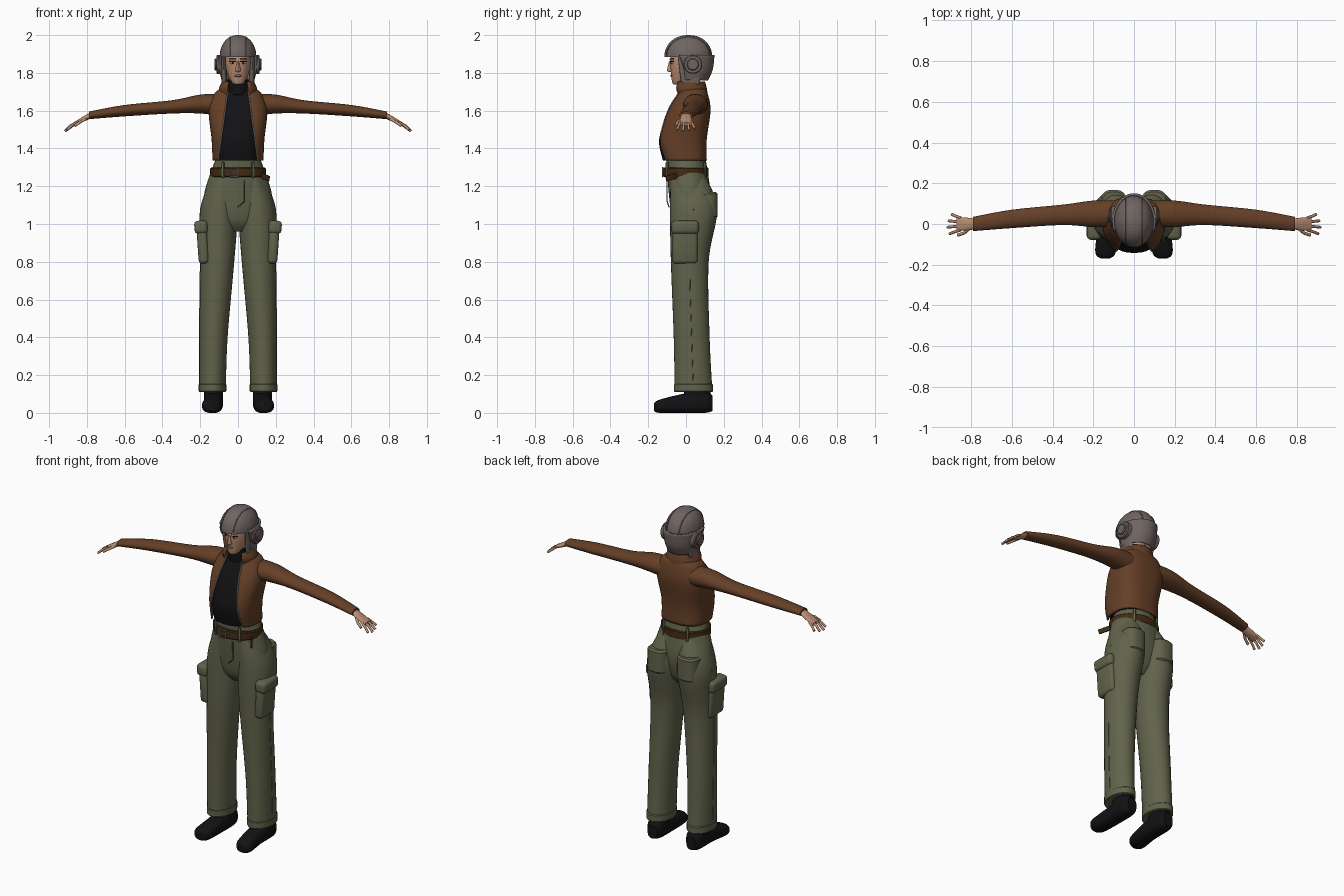
import bpy, bmesh
from math import sin, cos, asin, pi, copysign, radians
from mathutils import Matrix, Euler

cube = bpy.data.objects.get("Cube")
if cube:
    bpy.data.objects.remove(cube, do_unlink=True)

made = []


def material(name, *rgb):
    mat = bpy.data.materials.new(name)
    mat.use_nodes = True
    mat.diffuse_color = (*rgb, 1)
    shader = mat.node_tree.nodes["Principled BSDF"]
    shader.inputs["Base Color"].default_value = (*rgb, 1)
    shader.inputs["Roughness"].default_value = .8
    return mat


leather = material("brown leather", .13, .05, .02)
black = material("black cloth", .006, .006, .007)
olive = material("olive cloth", .12, .125, .07)
grey = material("helmet grey", .16, .13, .12)
skin = material("skin", .5, .27, .17)
strap = material("dark strap", .055, .024, .007)
metal = material("metal", .25, .25, .25)
white = material("eye white", .7, .7, .7)
lip = material("lip", .33, .13, .09)
dark = material("dark hair", .015, .01, .006)


def add_object(name, data, mat, mirror):
    data.materials.append(mat)
    ob = bpy.data.objects.new(name, data)
    bpy.context.collection.objects.link(ob)
    if mirror:
        ob.modifiers.new("Mirror", 'MIRROR')
    return ob


def finish(name, bm, mat, mirror=False, solid=0):
    bmesh.ops.recalc_face_normals(bm, faces=bm.faces)
    mesh = bpy.data.meshes.new(name)
    bm.to_mesh(mesh)
    bm.free()
    ob = add_object(name, mesh, mat, mirror)
    made.append(ob)
    if solid:
        ob.modifiers.new("Thickness", 'SOLIDIFY').thickness = solid


def smooth(rings, steps):
    # Catmull-Rom interpolation between sections
    out = []
    for i in range(len(rings) - 1):
        before, start, end = rings[max(i - 1, 0)], rings[i], rings[i + 1]
        after = rings[min(i + 2, len(rings) - 1)]
        for k in range(steps):
            t = k / steps
            out.append([b + t * (c - a + t * (2 * a - 5 * b + 4 * c - d + t * (3 * (b - c) + d - a))) / 2
                        for a, b, c, d in zip(before, start, end, after)])
    return out + [list(rings[-1])]


def loft(name, rings, mat, axis='z', power=2, mirror=False, solid=0, steps=5, sides=32):
    # section: position, centre a, centre b, radius a, radius b, optional front opening
    bm = bmesh.new()
    loops, edge = [], []
    opened = len(rings[0]) > 5
    for ring in smooth(rings, steps):
        t, a, b, ra, rb = ring[:5]
        start = asin(min(1, ring[5] / ra) ** (power / 2)) if opened else 0
        loop = []
        for i in range(sides + opened):
            angle = start + 2 * (pi - start) * i / sides
            s, c = sin(angle), cos(angle)
            u = a + ra * copysign(abs(s) ** (2 / power), s)
            v = b - rb * copysign(abs(c) ** (2 / power), c)
            loop.append(bm.verts.new({'z': (u, v, t), 'x': (t, u, v), 'y': (u, t, v)}[axis]))
        loops.append(loop)
        edge.append(loop[0].co.copy())
    for low, high in zip(loops, loops[1:]):
        for i in range(sides):
            j = (i + 1) % len(low)
            bm.faces.new((low[i], low[j], high[j], high[i]))
    if not opened:
        bm.faces.new(loops[0])
        bm.faces.new(loops[-1])
    finish(name, bm, mat, mirror, solid)
    return edge


def band(name, low, high, a, b, ra, rb, mat, axis='z', power=2, mirror=False, rim=.005):
    # straight elliptical slab with chamfered rims
    rings = [(low, a, b, ra - rim, rb - rim), (low + rim, a, b, ra, rb),
             (high - rim, a, b, ra, rb), (high, a, b, ra - rim, rb - rim)]
    loft(name, rings, mat, axis, power, mirror, steps=1)


def ball(name, loc, size, mat, mirror=False):
    bm = bmesh.new()
    bmesh.ops.create_uvsphere(bm, u_segments=16, v_segments=10, radius=1)
    bm.transform(Matrix.Translation(loc) @ Matrix.Diagonal((*size, 1)))
    finish(name, bm, mat, mirror)


def box(name, loc, size, mat, mirror=False, turn=(0, 0, 0), bevel=.004):
    bm = bmesh.new()
    bmesh.ops.create_cube(bm, size=1)
    bm.transform(Matrix.Diagonal((*size, 1)))
    bmesh.ops.bevel(bm, geom=bm.edges[:], offset=bevel, segments=3, profile=.5, affect='EDGES')
    bm.transform(Matrix.Translation(loc) @ Euler([radians(d) for d in turn]).to_matrix().to_4x4())
    finish(name, bm, mat, mirror)


def tube(name, points, radius, mat, mirror=False, cyclic=False):
    curve = bpy.data.curves.new(name, 'CURVE')
    curve.dimensions = '3D'
    curve.bevel_depth = radius
    curve.bevel_resolution = 2
    curve.use_fill_caps = True
    spline = curve.splines.new('POLY')
    spline.points.add(len(points) - 1)
    for point, co in zip(spline.points, points):
        point.co = (*co, 1)
    spline.use_cyclic_u = cyclic
    add_object(name, curve, mat, mirror)


# Boots
boot = [(-.17, .14, .03, .02, .02), (-.14, .14, .035, .05, .035), (-.02, .13, .05, .05, .05),
        (.1, .13, .06, .05, .06), (.14, .13, .05, .03, .04)]
loft("boots", boot, black, axis='y', power=2.5, mirror=True)
band("boot_shafts", .05, .15, .13, .06, .05, .07, black, mirror=True)

# Trousers: two legs blended into the hips
leg = [(.11, .135, .04, .07, .1), (.4, .13, .03, .075, .095), (.8, .11, .02, .09, .1),
       (1.08, .1, .04, .1, .125), (1.26, .07, .01, .06, .09)]
loft("trouser_legs", leg, olive, mirror=True, steps=10)
band("trouser_cuffs", .11, .155, .135, .04, .073, .103, olive, mirror=True)
hips = [(.96, 0, .02, .06, .05), (1.02, 0, .02, .15, .09), (1.15, 0, .02, .18, .11), (1.34, 0, 0, .12, .105)]
loft("trouser_hips", hips, olive, steps=8)
tube("side_seams", [(x + wide, y, z) for z, x, y, wide, deep in smooth(leg[:-1], 6)], .002, olive, mirror=True)
tube("fly_seam", [(.035, -.1, 1.23), (.035, -.1, 1.12), (0, -.09, 1.09)], .003, olive)

# Pockets
box("cargo_pockets", (.187, -.005, .895), (.055, .135, .21), olive, True, turn=(0, 4, 0), bevel=.02)
box("cargo_flaps", (.196, -.005, .983), (.07, .145, .07), olive, True, turn=(0, 4, 0), bevel=.02)
band("back_pockets", 1.03, 1.17, .1, .1, .065, .068, olive, power=2.6, mirror=True, rim=.01)

# Belt with buckle, loops and hanging tip
band("belt", 1.25, 1.3, 0, 0, .147, .12, strap)
left, right, low, high, front = -.04, 0, 1.25, 1.3, -.123
frame = [(left, front, low), (right, front, low), (right, front, high), (left, front, high)]
tube("buckle", frame, .004, metal, cyclic=True)
middle = (low + high) / 2
tube("buckle_pin", [(left, front, middle), (right, front, middle)], .003, metal)
box("belt_tip", (.14, -.07, 1.25), (.01, .09, .03), strap, turn=(14, 0, 35))
for side, y in (("front", -.1), ("back", .1)):
    box(side + "_belt_loops", (.08, y, 1.285), (.014, .012, .085), olive, True, turn=(0, 0, -350 * y))

# Jacket wraps the shirt; both follow the same torso sections
torso = [(1.335, -.01, .135, .12), (1.45, -.02, .14, .13), (1.6, .015, .155, .115),
         (1.69, .035, .125, .08), (1.72, .03, .085, .065)]
shirt = [(z, 0, y, wide - .012, deep - .008) for z, y, wide, deep in torso]
loft("shirt", shirt, black, power=2.4)
band("shirt_neck", 1.68, 1.765, 0, .015, .057, .06, black)
jacket = [(z, 0, y, wide, deep, .105 - .14 * (z - torso[0][0])) for z, y, wide, deep in torso]
zip_edge = loft("jacket", jacket, leather, power=2.6, solid=.008, sides=48)
tube("zip_edges", zip_edge, .004, metal, mirror=True)
collar = [(1.68, 0, .03, .105, .085, .06), (1.72, 0, .02, .1, .09, .06), (1.755, 0, .02, .085, .08, .055)]
loft("collar", collar, leather, solid=.015)
sleeve = [(.08, .05, 1.63, .065, .06), (.2, .05, 1.635, .065, .05), (.35, .045, 1.62, .05, .035),
          (.6, .025, 1.6, .045, .03), (.79, 0, 1.575, .035, .02)]
loft("sleeves", sleeve, leather, axis='x', mirror=True)

# Hands
palm = [(.77, 0, 1.58, .025, .015), (.81, 0, 1.56, .03, .015), (.87, 0, 1.53, .035, .008)]
loft("palms", palm, skin, axis='x', mirror=True)
for finger, reach in (("little", .035), ("ring", .05), ("middle", .055), ("index", .045)):
    y = {"little": .03, "ring": .01, "middle": -.01, "index": -.03}[finger]
    knuckle, tip = .86 + reach / 2, .86 + reach
    path = [(.85, y, 1.54), (knuckle, y * 1.3, 1.52), (tip, y * 1.6, 1.53 - reach * .7)]
    tube(finger + "_fingers", path, .007, skin, mirror=True)
tube("thumbs", [(.8, -.015, 1.56), (.835, -.045, 1.54), (.865, -.055, 1.52)], .008, skin, mirror=True)

# Head and face
head = [(1.738, 0, -.05, .015, .015), (1.75, 0, -.04, .033, .033), (1.8, 0, -.01, .058, .07),
        (1.86, 0, 0, .068, .085), (1.92, 0, 0, .06, .075)]
loft("head", head, skin)
band("neck", 1.73, 1.82, 0, .02, .05, .055, skin)
nose = [(1.805, 0, -.08, .01, .01), (1.815, 0, -.08, .014, .02), (1.86, 0, -.08, .006, .01)]
loft("nose", nose, skin, sides=12)
ball("eyes", (.028, -.072, 1.853), (.014, .007, .006), white, mirror=True)
ball("irises", (.027, -.077, 1.853), (.006, .004, .006), dark, mirror=True)
ball("lips", (0, -.072, 1.785), (.02, .012, .007), lip)
for part, height in (("eyelids", 1.86), ("eyebrows", 1.873)):
    line = [(x, -.087 * (1 - (x / .07) ** 2) ** .5, height) for x in (.012, .03, .046)]
    tube(part, line, .0025, dark, mirror=True)

# Flying helmet: dome, open-faced back, ear flaps and ear cups
arc = [1.5 * k / 8 for k in range(9)]
dome = [(1.885 + .115 * sin(a), 0, .012, .097 * cos(a) ** .9, .127 * cos(a) ** .9) for a in arc]
loft("helmet_dome", dome, grey, steps=2)
back = [(1.765, 0, .02, .076, .085, .073), (1.82, 0, .02, .088, .11, .085), (1.895, 0, .014, .095, .125, .088)]
loft("helmet_back", back, grey, solid=.012)
flap = [(1.73, .07, .025, .008, .025), (1.75, .072, .025, .015, .05), (1.9, .08, .015, .014, .06)]
loft("ear_flaps", flap, grey, mirror=True)
band("ear_cups", .08, .115, .036, 1.845, .05, .05, grey, axis='x', mirror=True)
band("ear_cup_centres", .11, .125, .036, 1.845, .032, .032, grey, axis='x', mirror=True)
seam = [pi * k / 24 for k in range(25)]
tube("helmet_seams", [(.042, .012 - .115 * cos(a), 1.89 + .1 * sin(a)) for a in seam], .003, grey, mirror=True)

# Smooth shading that keeps hard edges
bpy.ops.object.select_all(action='DESELECT')
for ob in made:
    ob.select_set(True)
bpy.context.view_layer.objects.active = made[0]
bpy.ops.object.shade_smooth_by_angle(angle=radians(40))
